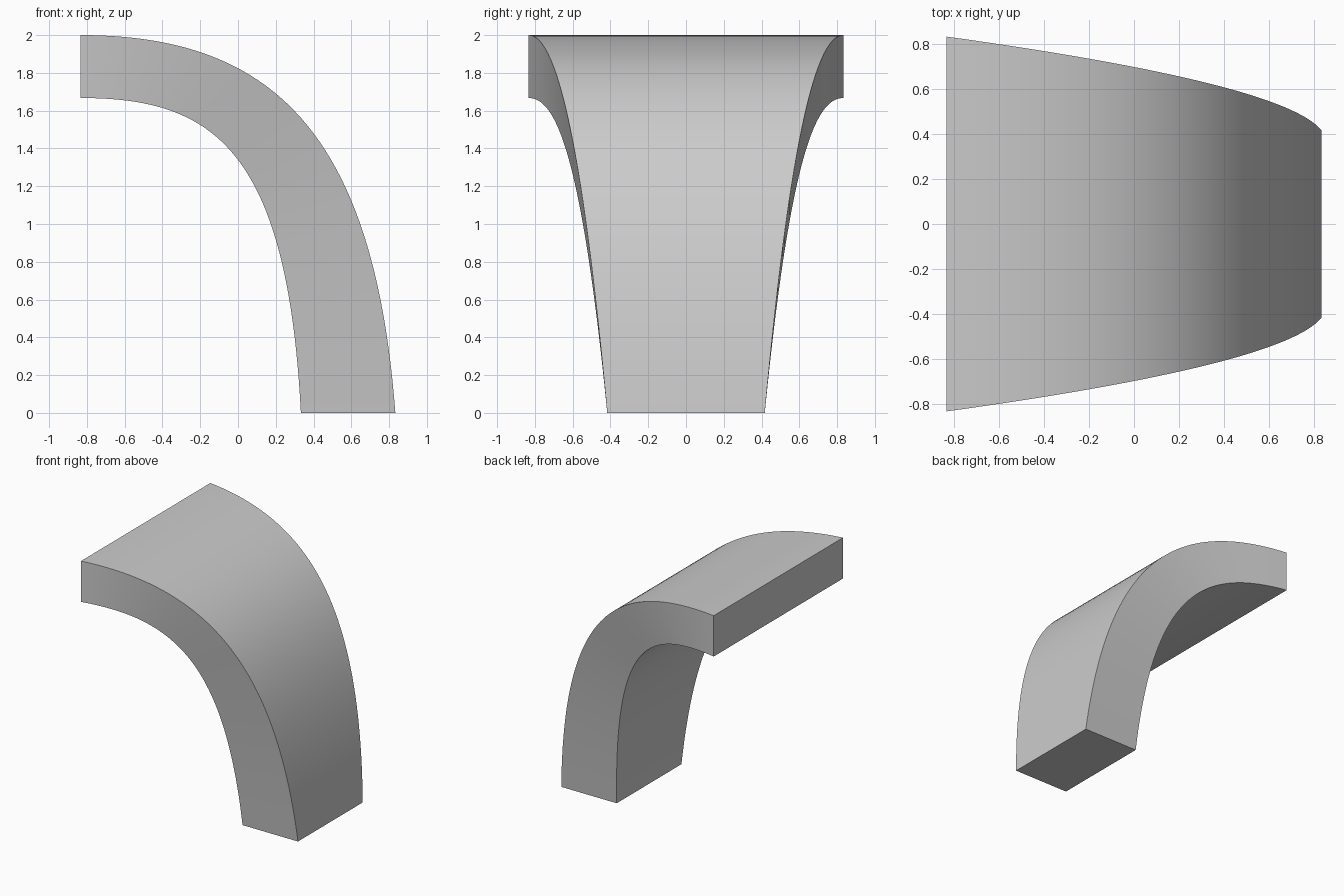
import bpy, bmesh
from mathutils import Vector

STEPS = 48

if "Cube" in bpy.data.objects:
    bpy.data.objects.remove(bpy.data.objects["Cube"])

# Plain grey finish
grey = bpy.data.materials.new("grey")
grey.use_nodes = True
colour = (0.6, 0.6, 0.6, 1)
grey.diffuse_color = colour
grey.node_tree.nodes["Principled BSDF"].inputs["Base Color"].default_value = colour


def bezier(points, t):
    a, b, c, d = (Vector(p) for p in points)
    s = 1 - t
    return a * s**3 + b * 3 * s * s * t + c * 3 * s * t * t + d * t**3


# Side profile: outer and inner curves from the top edge down to the foot
outer = [(-0.833, 2), (0.167, 2), (0.72, 1.5), (0.833, 0)]
inner = [(-0.833, 1.667), (-0.133, 1.667), (0.26, 1.4), (0.333, 0)]

# Sweep a rectangular section that narrows toward the foot
bm = bmesh.new()
rings = []
for i in range(STEPS + 1):
    t = i / STEPS
    half = 0.833 - 0.416 * t
    (xo, zo), (xi, zi) = bezier(outer, t), bezier(inner, t)
    section = [(xo, -half, zo), (xo, half, zo), (xi, half, zi), (xi, -half, zi)]
    rings.append([bm.verts.new(p) for p in section])
for a, b in zip(rings, rings[1:]):
    for k in range(4):
        n = (k + 1) % 4
        bm.faces.new((a[k], a[n], b[n], b[k]))
bm.faces.new(rings[0])
bm.faces.new(rings[-1])
bmesh.ops.recalc_face_normals(bm, faces=bm.faces)

mesh = bpy.data.meshes.new("curved_bracket")
bm.to_mesh(mesh)
bm.free()
mesh.materials.append(grey)
bracket = bpy.data.objects.new("curved_bracket", mesh)
bpy.context.collection.objects.link(bracket)

# Smooth curved surfaces with crisp long edges
bpy.context.view_layer.objects.active = bracket
bracket.select_set(True)
bpy.ops.object.shade_smooth_by_angle(angle=0.6)
